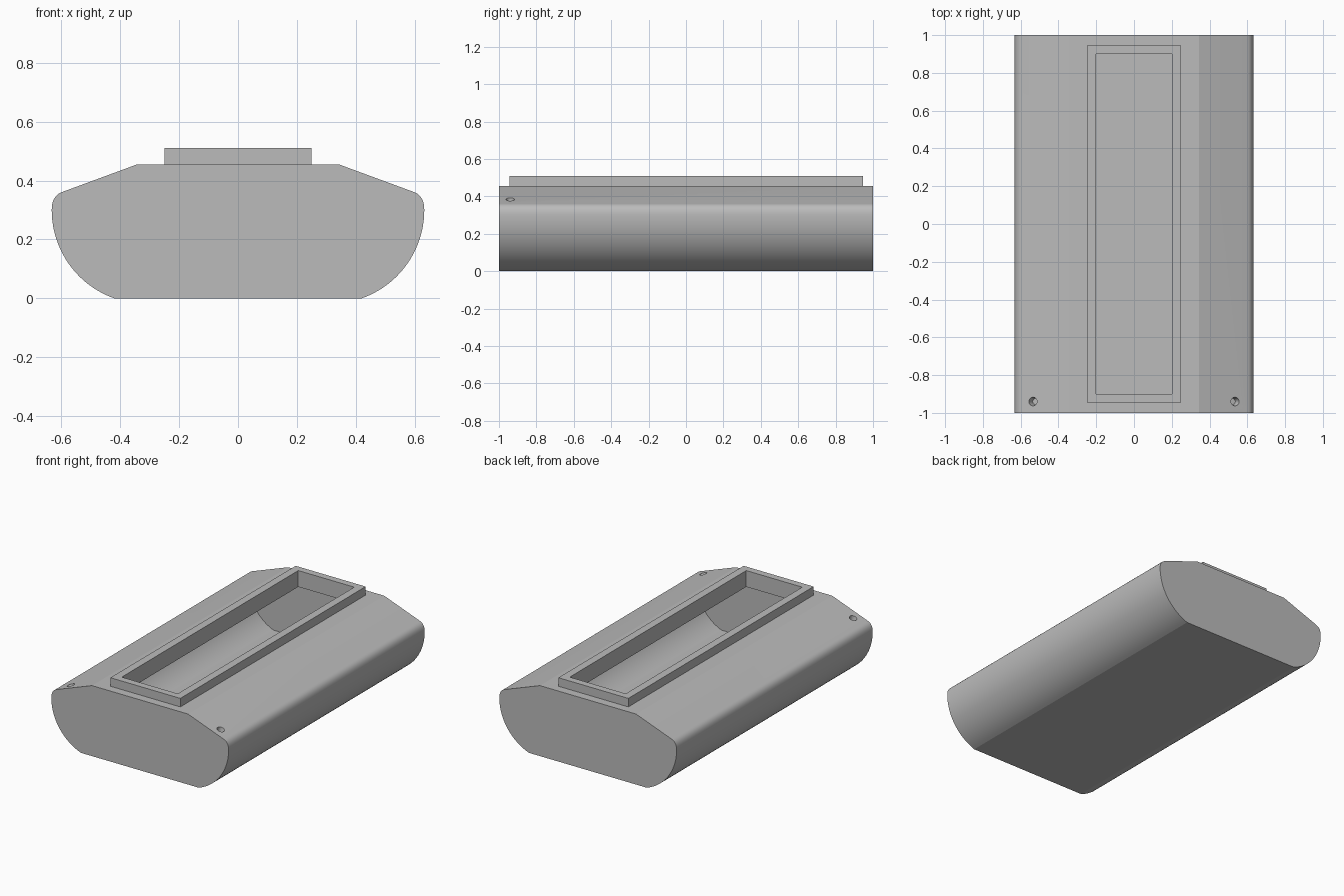
import bpy, bmesh, math
from mathutils import Vector, Matrix

cube = bpy.data.objects.get("Cube")
if cube:
    bpy.data.objects.remove(cube, do_unlink=True)

grey = bpy.data.materials.new("plain grey")
grey.use_nodes = True
grey.diffuse_color = (0.5, 0.5, 0.5, 1)
grey.node_tree.nodes["Principled BSDF"].inputs["Base Color"].default_value = (0.5, 0.5, 0.5, 1)


def finish(name, bm):
    bmesh.ops.recalc_face_normals(bm, faces=bm.faces)
    mesh = bpy.data.meshes.new(name)
    bm.to_mesh(mesh)
    bm.free()
    mesh.materials.append(grey)
    obj = bpy.data.objects.new(name, mesh)
    bpy.context.collection.objects.link(obj)
    return obj


def extrude_profile(name, points, half_length):
    bm = bmesh.new()
    face = bm.faces.new([bm.verts.new((p.x, -half_length, p.y)) for p in points])
    new = bmesh.ops.extrude_face_region(bm, geom=[face])["geom"]
    verts = [g for g in new if isinstance(g, bmesh.types.BMVert)]
    bmesh.ops.translate(bm, verts=verts, vec=(0, 2 * half_length, 0))
    return finish(name, bm)


def box(name, width, length, low, high):
    bm = bmesh.new()
    size = Matrix.Diagonal((width, length, high - low, 1))
    bmesh.ops.create_cube(bm, size=1, matrix=Matrix.Translation((0, 0, (low + high) / 2)) @ size)
    return finish(name, bm)


def boolean(target, tool, operation="DIFFERENCE"):
    tool.hide_render = True
    mod = target.modifiers.new("cut", "BOOLEAN")
    mod.operation, mod.solver, mod.object = operation, "EXACT", tool
    bpy.context.view_layer.objects.active = target
    bpy.ops.object.modifier_apply(modifier=mod.name)
    bpy.data.objects.remove(tool, do_unlink=True)


def body_profile(inset=0.0):
    # Rounded hull side, soft shoulder, sloping deck, then mirrored
    radius, centre = 0.318 - inset, Vector((0.315, 0.3))
    start = -math.asin((0.3 - inset) / radius)
    half = [centre + radius * Vector((math.cos(a), math.sin(a)))
            for a in (start * (1 - i / 20) for i in range(21))]
    a, b = half[-1], Vector((0.598 - inset * 0.8, 0.361 - inset))
    mid = Vector((a.x, b.y - (a.x - b.x) * 0.365))
    for i in range(1, 9):
        t = i / 8
        half.append((1 - t) ** 2 * a + 2 * t * (1 - t) * mid + t * t * b)
    half.append(Vector((0.343 - inset * 0.2, 0.455 - inset)))
    return half + [Vector((-p.x, p.y)) for p in reversed(half)]


# Hollow body with a raised collar around the long opening
body = extrude_profile("body", body_profile(), 1.0)
boolean(body, extrude_profile("cavity_cutter", body_profile(0.05), 0.95))
boolean(body, box("collar", 0.5, 1.89, 0.43, 0.51), "UNION")
boolean(body, box("opening_cutter", 0.4, 1.8, 0.3, 0.6))

# Small countersunk holes in the sloping deck at the front
for side in (1, -1):
    normal = Vector((0.343 * side, 0, 0.939))
    bm = bmesh.new()
    place = Matrix.Translation((0.535 * side, -0.94, 0.384)) @ normal.to_track_quat("Z", "Y").to_matrix().to_4x4()
    bmesh.ops.create_cone(bm, cap_ends=True, segments=24, radius1=0.016, radius2=0.03,
                          depth=0.08, matrix=place)
    boolean(body, finish("hole_cutter", bm))

bpy.ops.object.select_all(action="DESELECT")
body.select_set(True)
bpy.context.view_layer.objects.active = body
bpy.ops.object.shade_smooth_by_angle(angle=math.radians(17))
